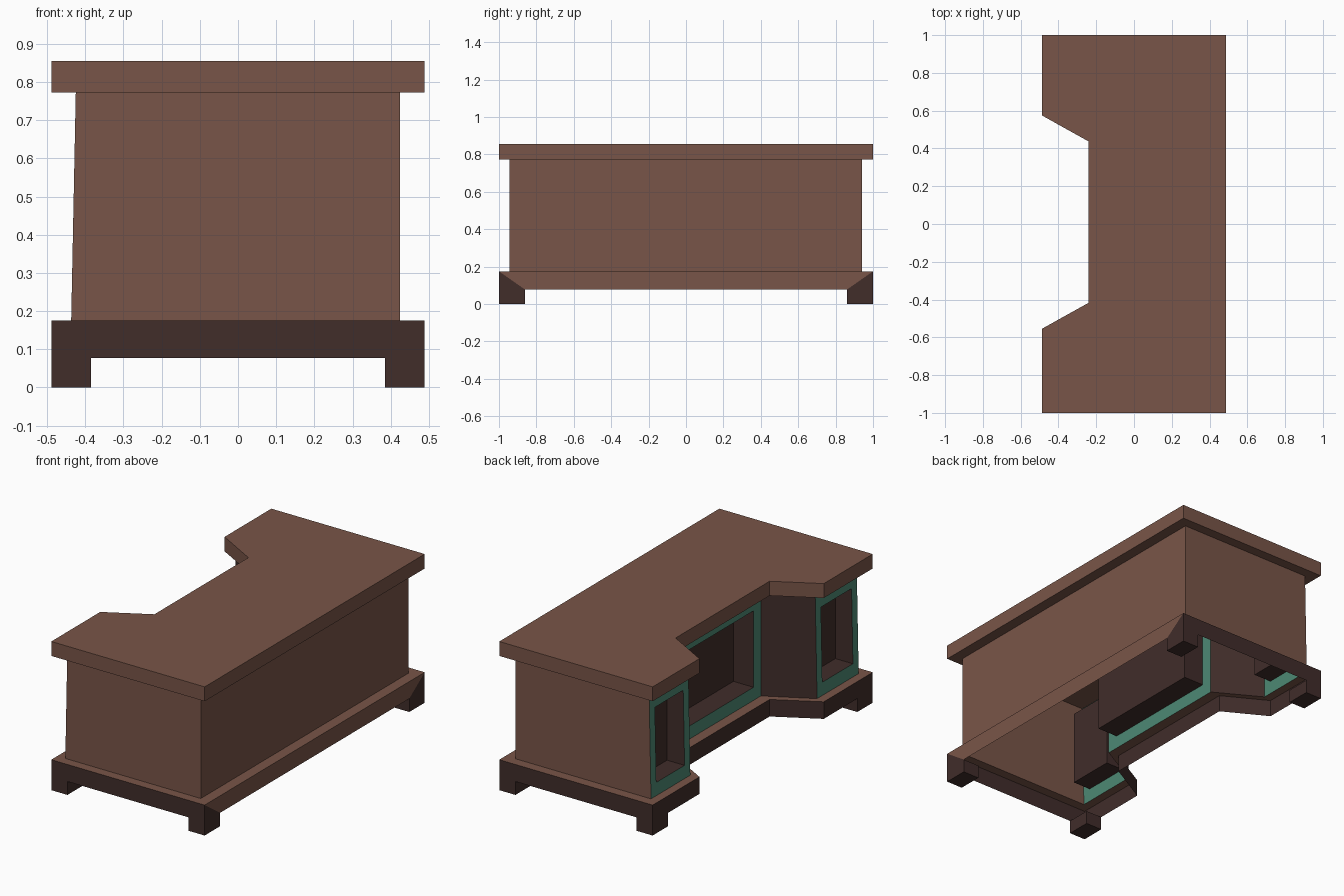
import bpy
from mathutils import Vector

if "Cube" in bpy.data.objects:
    bpy.data.objects.remove(bpy.data.objects["Cube"])


def material(name, rgb):
    m = bpy.data.materials.new(name)
    m.diffuse_color = (*rgb, 1)
    m.use_nodes = True
    m.node_tree.nodes["Principled BSDF"].inputs["Base Color"].default_value = m.diffuse_color
    return m


BROWN = material("brown_wood", (0.191, 0.091, 0.065))
DARK = material("dark_wood", (0.052, 0.026, 0.023))
TEAL = material("teal_trim", (0.075, 0.25, 0.175))


def make(name, faces, mats):
    """faces: list of (points, material index); shared corners are merged."""
    index, polys = {}, []
    for pts, _ in faces:
        polys.append([index.setdefault(tuple(round(c, 4) for c in p), len(index)) for p in pts])
    me = bpy.data.meshes.new(name)
    me.from_pydata(list(index), [], polys)
    for m in mats:
        me.materials.append(m)
    for poly, (_, k) in zip(me.polygons, faces):
        poly.material_index = k
    ob = bpy.data.objects.new(name, me)
    bpy.context.collection.objects.link(ob)
    return ob


def loop(outline, z):
    return [Vector((x, y, z)) for x, y in outline]


def wall(lo, hi, i):
    j = (i + 1) % len(lo)
    return [lo[i], lo[j], hi[j], hi[i]]


def prism(outline, z0, z1):
    lo, hi = loop(outline, z0), loop(outline, z1)
    sides = [(wall(lo, hi, i), 0) for i in range(len(lo))]
    return sides + [(hi, 0), (lo[::-1], 0)]


# Plan outlines, counter-clockwise, with the notch on the -x side
slab = [(-.488, -1), (.488, -1), (.488, 1), (-.488, 1),
        (-.488, .575), (-.24, .437), (-.24, -.417), (-.488, -.555)]
body_lo = [(-.437, -.945), (.425, -.945), (.425, .942), (-.437, .942),
           (-.437, .585), (-.178, .437), (-.178, -.427), (-.437, -.567)]
body_hi = [(-.425 if x < -.4 else x, y) for x, y in body_lo]
Z_FOOT, Z_BASE, Z_BODY, Z_TOP = .077, .175, .772, .855

# Counter top
make("counter_top", prism(slab, Z_BODY, Z_TOP), [BROWN])

# Body walls: front, right and back outer walls in brown, notch walls dark
lo, hi = loop(body_lo, Z_BASE), loop(body_hi, Z_BODY)
make("body_walls", [(wall(lo, hi, i), 0) for i in (0, 1, 2)]
     + [(wall(lo, hi, i), 1) for i in (4, 6)], [BROWN, DARK])


# Framed openings with shallow niches
def niche(name, i, margin, z0, z1, depth):
    a, b, c, d = outer = wall(lo, hi, i)
    s = margin / (a - b).length

    def at(u, z):
        v = (z - Z_BASE) / (Z_BODY - Z_BASE)
        return a.lerp(b, u).lerp(d.lerp(c, u), v)

    hole = [at(s, z0), at(1 - s, z0), at(1 - s, z1), at(s, z1)]
    back_x = sum(p.x for p in hole) / 4 + depth
    back = [Vector((back_x, p.y, p.z)) for p in hole]
    make(name + "_frame", [([outer[k], outer[(k + 1) % 4], hole[(k + 1) % 4], hole[k]], 0)
                           for k in range(4)], [TEAL])
    make(name + "_niche", [(wall(hole, back, k), 0) for k in range(4)] + [(back, 0)], [DARK])


niche("back_wing", 3, .05, .25, .68, .107)
niche("centre", 5, .067, .25, .69, .128)
niche("front_wing", 7, .05, .25, .68, .107)

# Plinth: hollow skirt with a ledge up to the body
low, top = loop(slab, Z_FOOT), loop(slab, Z_BASE)
plinth = [(wall(low, top, i), 1) for i in range(8) if i != 1]
plinth += [([top[i], top[(i + 1) % 8], lo[(i + 1) % 8], lo[i]], 0) for i in range(8)]
# right face: brown strip with dark triangular corners
p, q = Vector((.488, -.86, Z_FOOT)), Vector((.488, .86, Z_FOOT))
plinth += [([p, q, top[2], top[1]], 0), ([low[1], p, top[1]], 1), ([q, low[2], top[2]], 1)]
make("plinth", plinth, [BROWN, DARK])

# Feet at the four corners
for sx, side in ((-1, "left"), (1, "right")):
    for sy, end in ((-1, "front"), (1, "back")):
        x0, x1 = sorted((sx * .385, sx * .488))
        y0, y1 = sorted((sy * .86, sy * 1.0))
        make(f"{end}_{side}_foot",
             prism([(x0, y0), (x1, y0), (x1, y1), (x0, y1)], 0, Z_FOOT), [DARK])
